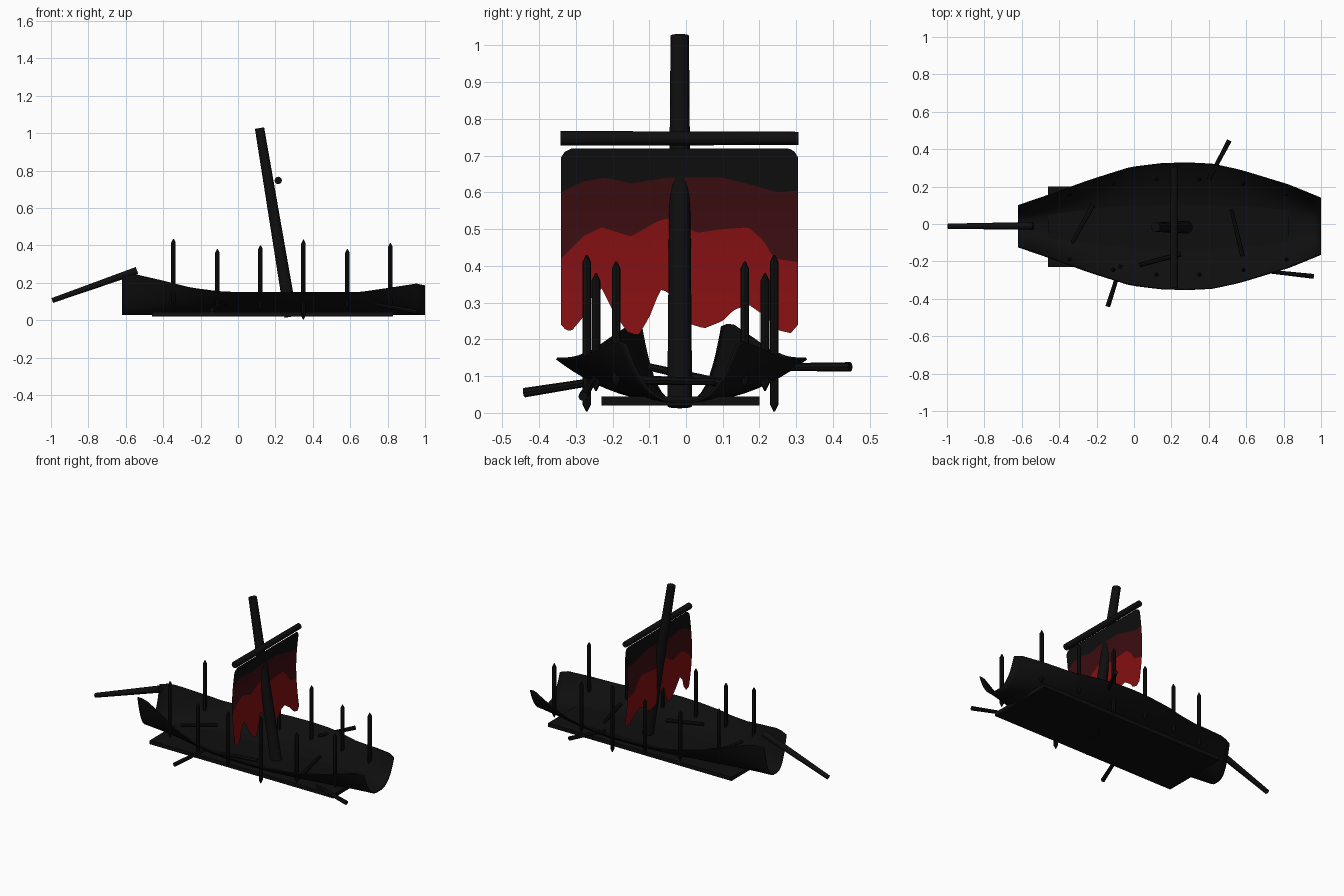
import bpy, bmesh, math
from mathutils import Vector

cube = bpy.data.objects.get("Cube")
if cube:
    bpy.data.objects.remove(cube)

MID = -0.012  # centre line of the ship


def material(name, rgb):
    m = bpy.data.materials.new(name)
    m.use_nodes = True
    m.diffuse_color = (*rgb, 1)
    bsdf = m.node_tree.nodes["Principled BSDF"]
    bsdf.inputs["Base Color"].default_value = (*rgb, 1)
    bsdf.inputs["Roughness"].default_value = 0.9
    return m


wood = material("charred wood", (0.0045, 0.0045, 0.0045))
maroon = material("dark red cloth", (0.045, 0.004, 0.005))
red = material("red cloth", (0.23, 0.005, 0.006))


def finish(name, bm, mats, smooth=True):
    mesh = bpy.data.meshes.new(name)
    bmesh.ops.recalc_face_normals(bm, faces=bm.faces[:])
    bm.to_mesh(mesh)
    bm.free()
    ob = bpy.data.objects.new(name, mesh)
    bpy.context.collection.objects.link(ob)
    for m in mats:
        mesh.materials.append(m)
    if smooth:
        bpy.ops.object.select_all(action="DESELECT")
        ob.select_set(True)
        bpy.context.view_layer.objects.active = ob
        bpy.ops.object.shade_smooth_by_angle(angle=math.radians(40))
    return ob


def pole(name, a, b, r1, r2, sides=10, tip=0.0):
    """Tapered round pole from a to b, with optional pointed ends."""
    a, b = Vector(a), Vector(b)
    axis = (b - a).normalized()
    turn = axis.to_track_quat("Z", "Y")
    stations = [(a, r1), (b, r2)]
    if tip:
        stations = [(a, r1 * 0.2), (a + axis * tip, r1),
                    (b - axis * tip, r2), (b, r2 * 0.2)]
    bm = bmesh.new()
    rings = []
    for p, r in stations:
        rings.append([bm.verts.new(p + turn @ Vector((r * math.cos(t), r * math.sin(t), 0)))
                      for t in (math.tau * i / sides for i in range(sides))])
    for lo, hi in zip(rings, rings[1:]):
        for i in range(sides):
            j = (i + 1) % sides
            bm.faces.new((lo[i], lo[j], hi[j], hi[i]))
    bm.faces.new(rings[0][::-1])
    bm.faces.new(rings[-1])
    return finish(name, bm, [wood])


def sample(points, t):
    """Linear interpolation through (position, value) points."""
    for (t0, v0), (t1, v1) in zip(points, points[1:]):
        if t <= t1:
            return v0 + (v1 - v0) * max(0, t - t0) / (t1 - t0)
    return points[-1][1]


def grid(bm, rows, index):
    """Faces between rows of points."""
    vs = [[bm.verts.new(p) for p in row] for row in rows]
    for lo, hi in zip(vs, vs[1:]):
        for i in range(len(lo) - 1):
            bm.faces.new((lo[i], lo[i + 1], hi[i + 1], hi[i])).material_index = index


# Hull: open-ended trough, lofted from U sections
half_width = [(-0.62, 0.11), (-0.46, 0.165), (-0.24, 0.245), (-0.02, 0.315), (0.14, 0.335),
              (0.28, 0.34), (0.42, 0.333), (0.57, 0.3), (0.83, 0.22), (1.0, 0.15)]
rim = [(-0.62, 0.235), (-0.55, 0.245), (-0.4, 0.21), (-0.25, 0.172), (-0.1, 0.152), (0.0, 0.148),
       (0.65, 0.148), (0.8, 0.17), (0.97, 0.197), (1.0, 0.185)]
sections = []
for i in range(37):
    x = -0.62 + 1.62 * i / 36
    w, top = sample(half_width, x), sample(rim, x)
    power = 3.6 - 1.4 * w / 0.34
    row = []
    for k in range(-12, 13):
        t = math.sin(k / 12 * math.pi / 2)
        row.append((x, MID + w * t, 0.03 + (top - 0.03) * abs(t) ** power))
    sections.append(row)
bm = bmesh.new()
grid(bm, sections, 0)
hull = finish("hull", bm, [wood])
shell = hull.modifiers.new("thickness", "SOLIDIFY")
shell.thickness = 0.006
shell.offset = 0

# Flat keel platform under the hull
bm = bmesh.new()
bmesh.ops.create_cube(bm, size=1)
bmesh.ops.scale(bm, vec=(1.29, 0.43, 0.024), verts=bm.verts)
bmesh.ops.translate(bm, vec=(0.185, -0.015, 0.032), verts=bm.verts)
finish("keel_platform", bm, [wood], False)

# Leaning mast, yard and broken bowsprit
pole("mast", (0.283, -0.017, 0.018), (0.115, -0.017, 1.027), 0.034, 0.025, 16)
pole("yard", (0.215, -0.342, 0.747), (0.215, 0.306, 0.747), 0.02, 0.018, 12)
pole("bowsprit", (-0.993, -0.012, 0.105), (-0.54, -0.01, 0.265), 0.014, 0.021, 10)

# Torn sail with three bands of colour
tear = [(-0.34, 0.24), (-0.325, 0.223), (-0.31, 0.225), (-0.28, 0.26), (-0.26, 0.31), (-0.23, 0.34),
        (-0.2, 0.28), (-0.16, 0.22), (-0.13, 0.21), (-0.1, 0.26), (-0.07, 0.335), (-0.05, 0.33),
        (0.0, 0.245), (0.05, 0.23), (0.1, 0.25), (0.13, 0.28), (0.17, 0.295), (0.22, 0.26),
        (0.25, 0.225), (0.285, 0.217), (0.305, 0.24)]
low = [(-0.34, 0.42), (-0.28, 0.48), (-0.23, 0.505), (-0.15, 0.48), (-0.08, 0.52), (-0.05, 0.53),
       (0.03, 0.49), (0.1, 0.5), (0.17, 0.505), (0.21, 0.47), (0.24, 0.42), (0.305, 0.41)]
high = [(-0.34, 0.6), (-0.28, 0.63), (-0.22, 0.64), (-0.15, 0.625), (-0.05, 0.64),
        (0.1, 0.64), (0.18, 0.62), (0.25, 0.6), (0.305, 0.605)]
head = [(-0.34, 0.695), (-0.33, 0.71), (-0.31, 0.72), (0.28, 0.72), (0.297, 0.71), (0.305, 0.695)]
ys = [-0.34 + 0.645 * i / 64 for i in range(65)]
bm = bmesh.new()
for index, (bottom, top) in enumerate([(high, head), (low, high), (tear, low)]):
    rows = []
    for k in range(7):
        row = []
        for y in ys:
            z0, z1 = sample(bottom, y), sample(top, y)
            z = z0 + (z1 - z0) * k / 6
            x = 0.216 - 0.02 * math.sin(math.pi * (z - 0.24) / 0.48)
            row.append((x, y, z))
        rows.append(row)
    grid(bm, rows, index)
bmesh.ops.remove_doubles(bm, verts=bm.verts, dist=0.0005)
finish("torn_sail", bm, [wood, maroon, red])

# Pointed stakes along both sides
stakes = [(-0.345, 0.175, 0.08, 0.435), (-0.11, 0.23, 0.06, 0.38), (0.12, 0.255, 0.05, 0.4),
          (0.35, 0.255, 0.004, 0.43), (0.585, 0.23, 0.06, 0.38), (0.815, 0.175, 0.07, 0.412)]
for side, label in ((1, "back"), (-1, "front")):
    for n, (x, off, z0, z1) in enumerate(stakes, 1):
        y = MID - 0.003 + side * off
        pole(f"{label}_stake_{n}", (x, y, z0), (x, y, z1), 0.012, 0.012, 8, 0.02)

# Scattered oars, outside and inside the hull
oars = [((0.4, 0.24, 0.125), (0.51, 0.447, 0.125)),
        ((-0.07, -0.22, 0.09), (-0.14, -0.44, 0.055)),
        ((0.73, -0.255, 0.085), (0.96, -0.28, 0.045)),
        ((-0.33, -0.1, 0.125), (-0.22, 0.1, 0.08)),
        ((0.03, -0.22, 0.09), (0.25, -0.16, 0.08)),
        ((0.52, 0.08, 0.085), (0.58, -0.17, 0.09))]
for n, (a, b) in enumerate(oars, 1):
    pole(f"oar_{n}", a, b, 0.01, 0.013, 8)
